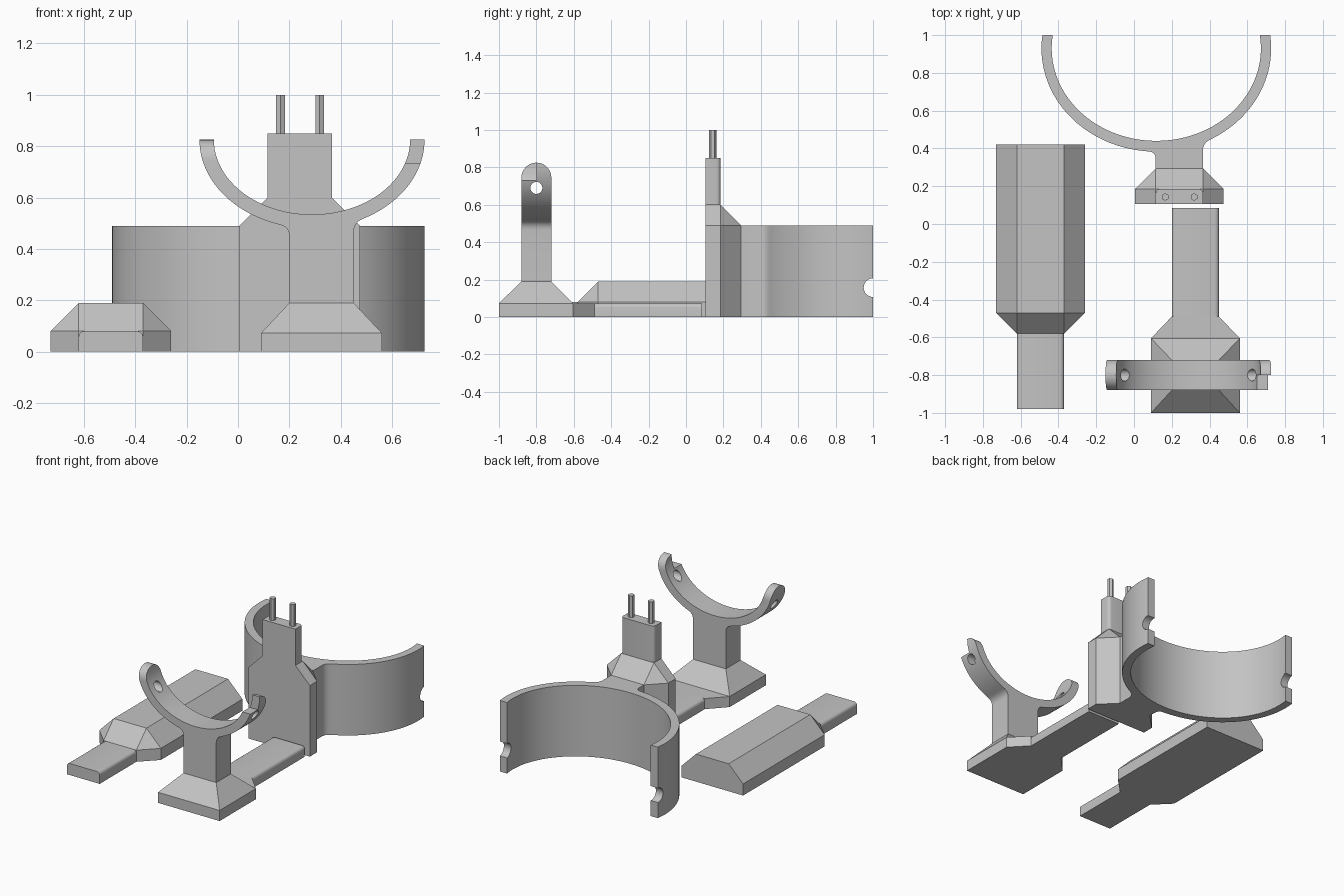
import bpy, bmesh, math
from mathutils import Vector

if "Cube" in bpy.data.objects:
    bpy.data.objects.remove(bpy.data.objects["Cube"])

grey = bpy.data.materials.new("plain grey")
grey.diffuse_color = (0.55, 0.55, 0.55, 1)
grey.use_nodes = True
grey.node_tree.nodes["Principled BSDF"].inputs["Base Color"].default_value = grey.diffuse_color


def finish(name, bm):
    bmesh.ops.recalc_face_normals(bm, faces=bm.faces)
    me = bpy.data.meshes.new(name)
    bm.to_mesh(me)
    bm.free()
    me.materials.append(grey)
    ob = bpy.data.objects.new(name, me)
    bpy.context.collection.objects.link(ob)
    return ob


def hull(name, pts):
    """Convex solid around the given points."""
    bm = bmesh.new()
    vs = [bm.verts.new(p) for p in pts]
    res = bmesh.ops.convex_hull(bm, input=vs)
    junk = [g for g in res["geom_interior"] + res["geom_unused"] if isinstance(g, bmesh.types.BMVert)]
    bmesh.ops.delete(bm, geom=list(set(junk)), context='VERTS')
    bmesh.ops.dissolve_limit(bm, angle_limit=0.01, verts=bm.verts, edges=bm.edges)
    return finish(name, bm)


def extrude(name, pts, vec):
    """Flat outline pushed along a vector."""
    bm = bmesh.new()
    f = bm.faces.new([bm.verts.new(p) for p in pts])
    res = bmesh.ops.extrude_face_region(bm, geom=[f])
    verts = [g for g in res["geom"] if isinstance(g, bmesh.types.BMVert)]
    bmesh.ops.translate(bm, vec=vec, verts=verts)
    return finish(name, bm)


def activate(ob):
    bpy.ops.object.select_all(action='DESELECT')
    ob.select_set(True)
    bpy.context.view_layer.objects.active = ob


def cut(ob, cutter, op='DIFFERENCE'):
    m = ob.modifiers.new("cut", 'BOOLEAN')
    m.object, m.operation, m.solver = cutter, op, 'EXACT'
    activate(ob)
    bpy.ops.object.modifier_apply(modifier=m.name)
    bpy.data.objects.remove(cutter)


def cross_rod(y, z, r, n=32):
    """Cylinder along x for drilling holes."""
    ring = [(-1, y + r * math.cos(2 * math.pi * i / n), z + r * math.sin(2 * math.pi * i / n)) for i in range(n)]
    return extrude("hole_cutter", ring, (2, 0, 0))


W, T, H = 0.235, 0.125, 0.19   # half width of body, of tongue, body depth
E = 0.08                       # tongue thickness


def tongue_section(e, r=0.022):
    """Rectangle with two rounded upper corners."""
    pts = [(-T, 0), (T, 0)]
    for i in range(5):
        a = math.pi / 8 * i
        x, v = T - r + r * math.cos(a), e - r + r * math.sin(a)
        pts += [(x, v), (-x, v)]
    return pts


def plug(name, place, length, tip):
    """Chamfered body that tapers into a flat tongue."""
    sec = [(-W, 0), (-W, E), (-T, H), (T, H), (W, E), (W, 0)]
    end = [(-T, 0), (-T, E), (T, E), (T, 0)]
    body = [place(u, v, w) for w in (0, length) for u, v in sec]
    body += [place(u, v, length + 0.11) for u, v in end]
    hull(name + "_body", body)
    hull(name + "_tongue", [place(u, v, w) for w in (length + 0.11, tip) for u, v in tongue_section(E)])


def cradle(cx, cy, ao, bo, ai, bi, top, x0, x1, base, f, n=48):
    """Outline of an open elliptical hoop with a filleted stem below."""
    def ell(a, b, t):
        return Vector((cx + a * math.cos(t), cy - b * math.sin(t)))

    def fillet(x, xe):
        t = math.acos((xe - cx) / ao)
        corner = ell(ao, bo, math.acos((x - cx) / ao))
        p0, p2 = corner - Vector((0, f)), ell(ao, bo, t)
        p1 = corner
        return t, [p0 * (1 - s) ** 2 + p1 * 2 * s * (1 - s) + p2 * s * s for s in (i / 6 for i in range(7))]

    def arc(a, b, t0, t1, k):
        return [ell(a, b, t0 + (t1 - t0) * i / k) for i in range(k + 1)]

    eo, ei = math.asin(top / bo), math.asin(top / bi)
    tl, left = fillet(x0, x0 - f)
    tr, right = fillet(x1, x1 + f)
    return ([Vector((x0, base))] + left + arc(ao, bo, tl, math.pi + eo, n // 2)[1:]
            + arc(ai, bi, math.pi + ei, -ei, n) + arc(ao, bo, -eo, tr, n // 2)[:-1]
            + right[::-1] + [Vector((x1, base))])


# Lying handle
plug("handle", lambda u, v, w: (-0.495 + u, 0.42 - w, v), 0.89, 1.40)

# Upright holder with two hexagonal pins
plug("holder", lambda u, v, w: (0.24 + u, 0.105 + v, w), 0.49, 0.85)
for i, x in enumerate((0.165, 0.318)):
    hexa = [(x + 0.02 * math.sin(k * math.pi / 3), 0.143 + 0.02 * math.cos(k * math.pi / 3), 0.84) for k in range(6)]
    extrude(f"pin_{i + 1}", hexa, (0, 0, 0.16))

# Large hoop behind the holder, with half-round notches in its ends
line = cradle(0.118, 0.93, 0.608, 0.547, 0.554, 0.49, 0.07, 0.115, 0.365, 0.295, 0.04)
hoop = extrude("large_hoop", [(p.x, p.y, 0) for p in line], (0, 0, 0.49))
cut(hoop, cross_rod(1.0, 0.157, 0.05))

# Stand foot: slab with a pyramid top, taper and long tongue
cx, zb = 0.325, 0.073
foot = [(cx + s * W, y, z) for s in (-1, 1) for y in (-1, -0.605) for z in (0, zb)]
foot += [(cx + s * T, y, H) for s in (-1, 1) for y in (-0.88, -0.72)]
hull("stand_foot", foot)
hull("foot_taper", [(cx + s * w, y, z) for s in (-1, 1) for w, y in ((W, -0.605), (T, -0.49)) for z in (0, zb)])
hull("foot_tongue", [(cx + u, y, v) for y in (-0.49, 0.085) for u, v in tongue_section(zb)])

# Column and small cradle
line = cradle(0.288, 0.825, 0.438, 0.345, 0.382, 0.291, 0, 0.2, 0.45, H, 0.04)
yoke = extrude("stand_cradle", [(p.x, -0.88, p.y) for p in line], (0, 0.16, 0))
# rounded ends
dome = [(-1, -0.8 + 0.08 * math.cos(a), 0.745 + 0.08 * math.sin(a)) for a in (math.pi * i / 20 for i in range(21))]
cut(yoke, extrude("dome_cutter", dome + [(-1, -0.88, -0.1), (-1, -0.72, -0.1)], (2, 0, 0)), 'INTERSECT')
# pivot holes, then the step in one end
cut(yoke, cross_rod(-0.8, 0.69, 0.032))
cut(yoke, hull("step_cutter", [(x, y, z) for x in (0.5, 0.9) for y in (-1, -0.8) for z in (0.732, 1)]))

# Soft shading on curved walls
for ob in list(bpy.context.scene.objects):
    activate(ob)
    bpy.ops.object.shade_smooth_by_angle(angle=math.radians(28))
